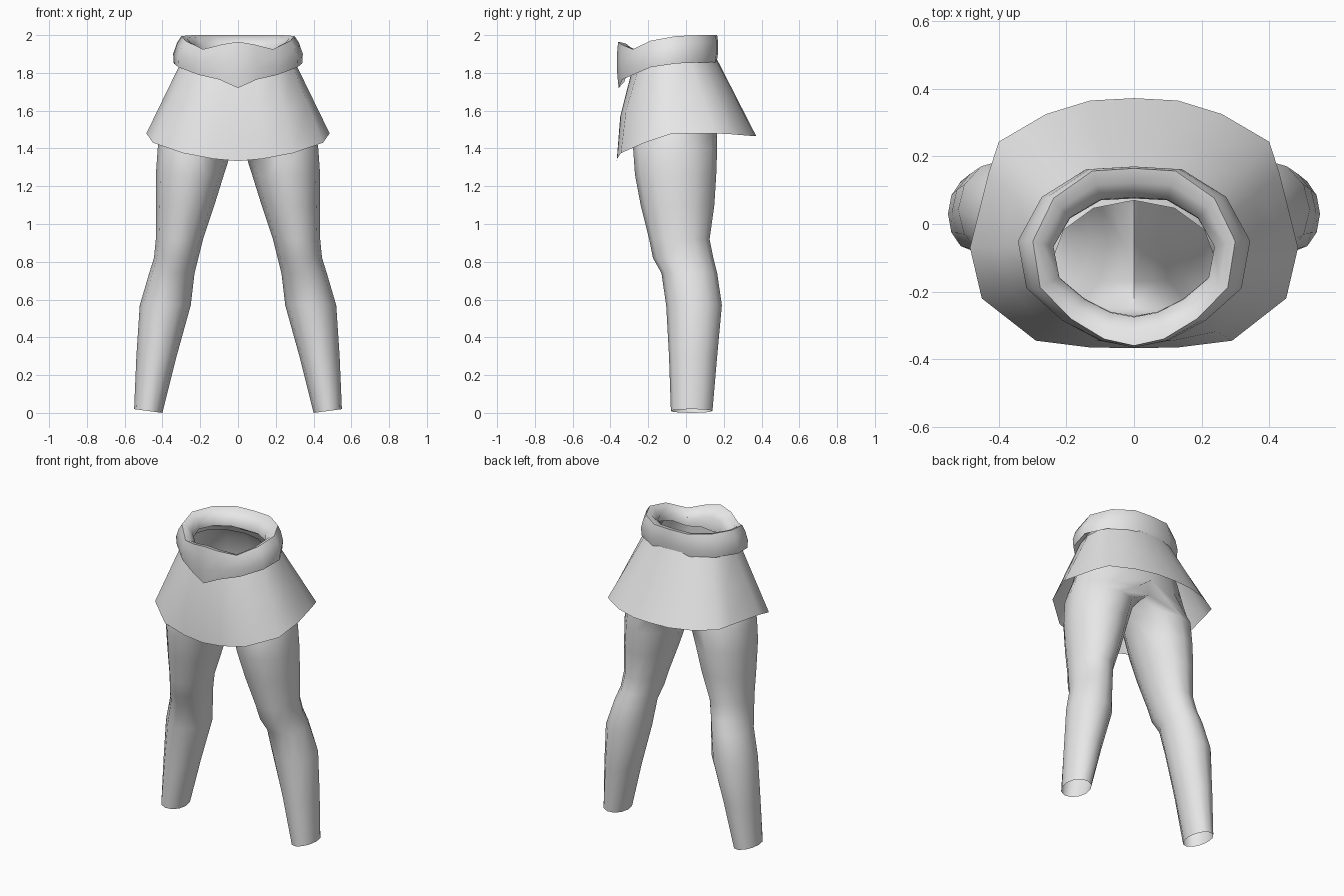
import bpy, bmesh, math

cloth = bpy.data.materials.new("light_grey_cloth")
cloth.diffuse_color = (0.8, 0.8, 0.8, 1)


def loft(name, rows, mirror=False):
    """Skin closed rings, ordered bottom to top and counter-clockwise."""
    bm = bmesh.new()
    rings = [[bm.verts.new(p) for p in row] for row in rows]
    n = len(rows[0])
    for a, b in zip(rings, rings[1:]):
        for i in range(n):
            j = (i + 1) % n
            quad = (a[i], a[j], b[j], b[i])
            # Leave the body hollow: no wall on the centre plane
            if mirror and all(v.co.x < 1e-4 for v in quad):
                continue
            bm.faces.new(quad)
    bmesh.ops.delete(bm, geom=[v for v in bm.verts if not v.link_faces], context='VERTS')
    mesh = bpy.data.meshes.new(name)
    bm.to_mesh(mesh)
    bm.free()
    mesh.materials.append(cloth)
    obj = bpy.data.objects.new(name, mesh)
    bpy.context.collection.objects.link(obj)
    bpy.context.view_layer.objects.active = obj
    obj.select_set(True)
    if mirror:
        mod = obj.modifiers.new("mirror", 'MIRROR')
        mod.merge_threshold = 0.001
        bpy.ops.object.modifier_apply(modifier=mod.name)
    bpy.ops.object.shade_smooth_by_angle(angle=math.radians(60))
    obj.select_set(False)
    return obj


def both_sides(half):
    """Half loop from back to front -> full counter-clockwise loop."""
    right = half[::-1]
    left = [(-p[0], *p[1:]) for p in half[1:-1]]
    return right + left


# Legs and hips: z, inner x, outer x, front y, back y
sections = [
    (0.01, 0.40, 0.55, -0.08, 0.14),
    (0.30, 0.325, 0.538, -0.09, 0.165),
    (0.57, 0.25, 0.52, -0.105, 0.19),
    (0.74, 0.23, 0.47, -0.13, 0.165),
    (0.82, 0.21, 0.445, -0.175, 0.145),
    (0.92, 0.185, 0.435, -0.195, 0.125),
    (1.10, 0.125, 0.435, -0.24, 0.15),
    (1.26, 0.075, 0.435, -0.27, 0.16),
    (1.40, 0.03, 0.425, -0.28, 0.165),
    (1.47, -0.18, 0.415, -0.28, 0.165),
    (1.56, -0.39, 0.39, -0.28, 0.165),
    (1.70, -0.345, 0.345, -0.28, 0.15),
    (1.84, -0.27, 0.27, -0.28, 0.10),
    (1.89, -0.24, 0.24, -0.28, 0.07),
]
rows = []
for k, (z, x0, x1, y0, y1) in enumerate(sections):
    row = []
    for i in range(12):
        c, s = math.cos(i * math.pi / 6), math.sin(i * math.pi / 6)
        x = max(0.0, (x0 + x1) / 2 + (x1 - x0) / 2 * c)
        if x < 1e-4:
            x = 0.0
        tilt = 0.01 * c if k == 0 else 0
        row.append((x, (y0 + y1) / 2 + (y1 - y0) / 2 * s, z + tilt))
    rows.append(row)
loft("leggings", rows, mirror=True)

# Skirt: flared panel with a hem that dips at the front
hem = both_sides([
    (0, 0.372, 1.465), (0.13, 0.365, 1.465), (0.26, 0.325, 1.468),
    (0.40, 0.243, 1.475), (0.43, 0.15, 1.48), (0.485, -0.07, 1.48),
    (0.45, -0.22, 1.43), (0.29, -0.345, 1.375), (0.13, -0.365, 1.345),
    (0, -0.367, 1.333)])
waist = both_sides([
    (0, 0.165, 1.87), (0.08, 0.16, 1.87), (0.16, 0.135, 1.87),
    (0.24, 0.08, 1.87), (0.28, 0.02, 1.87), (0.30, -0.07, 1.86),
    (0.285, -0.16, 1.85), (0.20, -0.25, 1.83), (0.10, -0.285, 1.81),
    (0, -0.29, 1.80)])
middle = []
for h, w in zip(hem, waist):
    bow = -0.02 if h[1] < -0.3 else 0.0
    middle.append(((h[0] + w[0]) / 2, (h[1] + w[1]) / 2 + bow, (h[2] + w[2]) / 2))
loft("skirt", [hem, middle, waist])

# Belt: thick rolled band, x, y, lower z, upper z
band = both_sides([
    (0, 0.170, 1.855, 2.0), (0.14, 0.162, 1.855, 2.0), (0.27, 0.08, 1.855, 2.0),
    (0.34, -0.05, 1.85, 1.995), (0.315, -0.19, 1.83, 1.97),
    (0.21, -0.285, 1.79, 1.925), (0.10, -0.345, 1.765, 1.95),
    (0, -0.365, 1.72, 1.965)])
CY = -0.10
# x scale, y scale, height fraction, z offset
profile = [(0.86, 0.86, 0, 0.03), (1.0, 0.97, 0, 0), (1.01, 1.0, 0.35, 0),
           (0.95, 1.0, 0.75, 0), (0.88, 0.98, 1, 0), (0.80, 0.82, 1, -0.01),
           (0.70, 0.66, 1, -0.05), (0.70, 0.65, 0.5, -0.02)]
loft("belt", [[(x * sx, CY + (y - CY) * sy, lo + (hi - lo) * t + dz)
               for x, y, lo, hi in band] for sx, sy, t, dz in profile])
